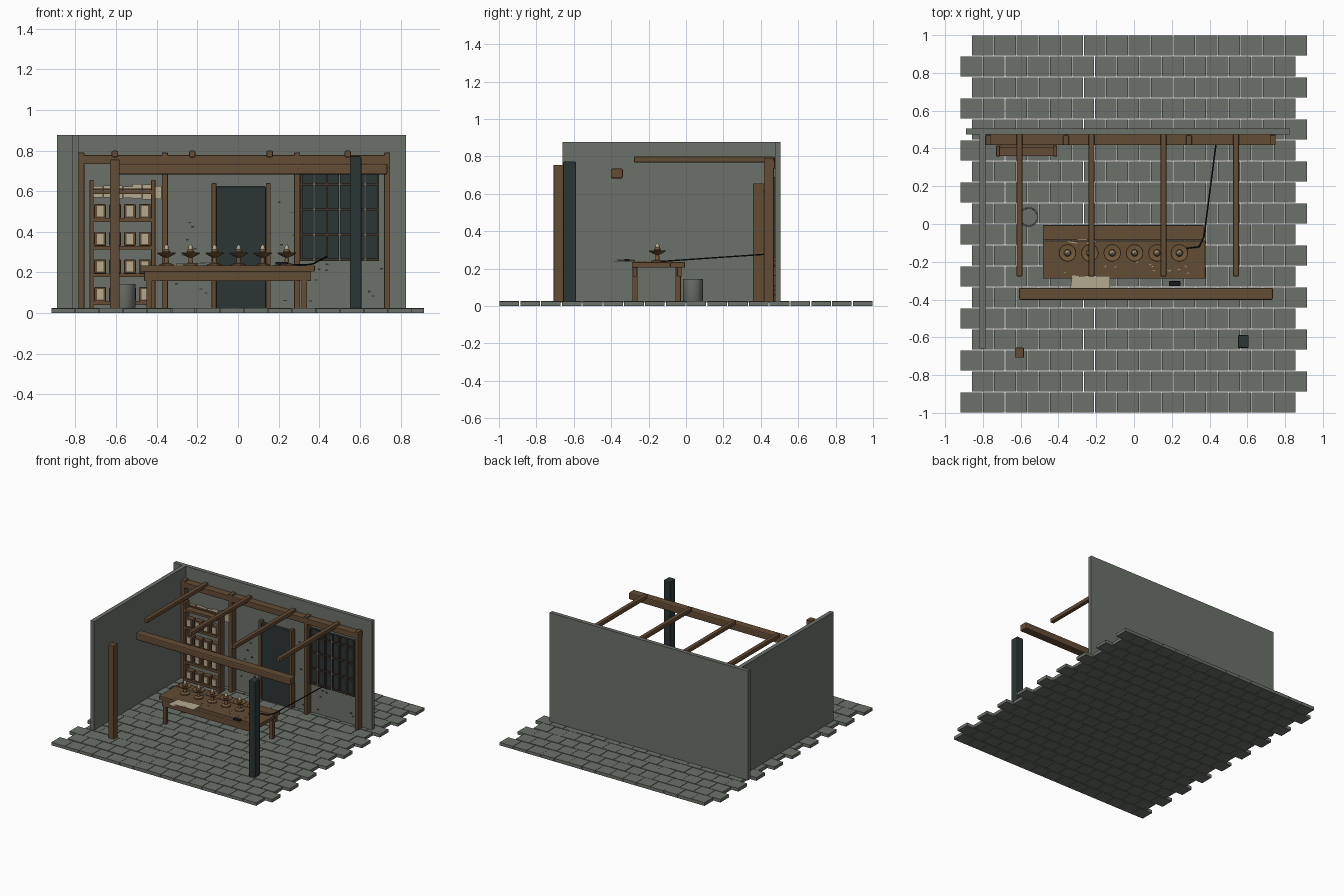
import bpy, bmesh, math, random
from mathutils import Vector, Matrix

if "Cube" in bpy.data.objects:
    bpy.data.objects.remove(bpy.data.objects["Cube"])

random.seed(4)


def material(name, rgb):
    m = bpy.data.materials.new(name)
    m.diffuse_color = (*rgb, 1)
    m.use_nodes = True
    m.node_tree.nodes["Principled BSDF"].inputs["Base Color"].default_value = m.diffuse_color
    return m


STONE = material("grey stone", (0.15, 0.165, 0.142))
WOOD = material("brown wood", (0.125, 0.072, 0.035))
SLATE = material("dark slate", (0.025, 0.036, 0.036))
PAPER = material("cream paper", (0.46, 0.40, 0.27))
CLAY = material("tan clay", (0.17, 0.098, 0.042))
BLACK = material("black cord", (0.008, 0.011, 0.011))
LATTICE = material("dark lattice wood", (0.05, 0.036, 0.024))


def boxes(name, specs, mat, bevel=0.0):
    """One object from boxes given as (x0, x1, y0, y1, z0, z1[, turn])."""
    bm = bmesh.new()
    for s in specs:
        x0, x1, y0, y1, z0, z1 = s[:6]
        turn = s[6] if len(s) > 6 else 0
        mid = Vector((x0 + x1, y0 + y1, z0 + z1)) / 2
        bmesh.ops.create_cube(bm, size=1, matrix=Matrix.Translation(mid)
                              @ Matrix.Rotation(turn, 4, 'Z')
                              @ Matrix.Diagonal((x1 - x0, y1 - y0, z1 - z0, 1)))
    me = bpy.data.meshes.new(name)
    bm.to_mesh(me)
    bm.free()
    me.materials.append(mat)
    ob = bpy.data.objects.new(name, me)
    bpy.context.collection.objects.link(ob)
    if bevel:
        mod = ob.modifiers.new("soft edges", 'BEVEL')
        mod.width = bevel
        mod.segments = 2
    return ob


def lathe(name, profile, place, mat, sides=20):
    """Turn a list of (radius, z) points about a vertical axis."""
    bm = bmesh.new()
    rings = []
    for r, z in profile:
        rings.append([bm.verts.new((r * math.cos(2 * math.pi * i / sides),
                                    r * math.sin(2 * math.pi * i / sides), z))
                      for i in range(sides)])
    for a, b in zip(rings, rings[1:]):
        for i in range(sides):
            j = (i + 1) % sides
            bm.faces.new((a[i], a[j], b[j], b[i]))
    bm.faces.new(rings[0][::-1])
    bm.faces.new(rings[-1])
    me = bpy.data.meshes.new(name)
    bm.to_mesh(me)
    bm.free()
    me.materials.append(mat)
    ob = bpy.data.objects.new(name, me)
    ob.location = place
    bpy.context.collection.objects.link(ob)
    bpy.ops.object.select_all(action='DESELECT')
    ob.select_set(True)
    bpy.context.view_layer.objects.active = ob
    bpy.ops.object.shade_smooth_by_angle(angle=math.radians(40))
    return ob


# Staggered paving: eighteen rows of fifteen slabs
slabs = []
pitch_x, pitch_y, gap = 0.1185, 2 / 18, 0.003
for row in range(18):
    start = -0.92 + (0.06 if row % 2 else 0)
    for col in range(15):
        x, y = start + col * pitch_x, -1 + row * pitch_y
        slabs.append((x + gap / 2, x + pitch_x - gap / 2, y + gap, y + pitch_y - gap,
                      0, 0.024 + random.uniform(-0.001, 0.002)))
boxes("paving", slabs, STONE)

# Walls
boxes("back_wall", [(-0.89, 0.827, 0.475, 0.506, 0.02, 0.876)], STONE)
boxes("left_wall", [(-0.817, -0.785, -0.66, 0.475, 0.02, 0.876)], STONE)

# Timber frame
boxes("back_posts", [(x - 0.015, x + 0.015, 0.417, 0.47, 0.02, 0.79)
                     for x in (-0.771, -0.36, 0.291, 0.734)], WOOD, 0.004)
boxes("back_beam", [(-0.783, 0.749, 0.417, 0.475, 0.733, 0.778)], WOOD, 0.004)
boxes("front_beam", [(-0.608, 0.735, -0.402, -0.338, 0.682, 0.735)], WOOD, 0.008)
boxes("rafters", [(x - 0.016, x + 0.016, -0.278, 0.475, 0.767, 0.799)
                  for x in (-0.606, -0.225, 0.156, 0.54)], WOOD, 0.006)
boxes("front_left_post", [(-0.63, -0.583, -0.708, -0.655, 0.02, 0.755)], WOOD, 0.004)
boxes("front_right_post", [(0.55, 0.607, -0.657, -0.587, 0.02, 0.772)], SLATE, 0.007)

# Door
boxes("door_panel", [(-0.107, 0.137, 0.45, 0.476, 0.02, 0.622)], SLATE, 0.004)
boxes("door_posts", [(x - 0.012, x + 0.012, 0.435, 0.476, 0.02, 0.64)
                     for x in (-0.118, 0.149)], WOOD, 0.004)

# Window with lattice
boxes("window_panel", [(0.306, 0.693, 0.462, 0.476, 0.257, 0.69)], SLATE)
boxes("window_uprights", [(x - 0.005, x + 0.005, 0.445, 0.462, 0.257, 0.69)
                          for x in [0.312 + 0.0627 * i for i in range(7)]], LATTICE)
boxes("window_rails", [(0.306, 0.693, 0.448, 0.462, z - 0.006, z + 0.006)
                       for z in (0.263, 0.385, 0.51, 0.635)], LATTICE)
boxes("window_seams", [(x - 0.004, x + 0.004, 0.441, 0.445, 0.257, 0.69)
                       for x in (0.3747, 0.5, 0.6255)], STONE)

# Shelf rack
SHELVES = [0.05 + 0.136 * i for i in range(5)]
boxes("rack_sides", [(x - 0.01, x + 0.01, 0.358, 0.415, 0.02, 0.655)
                     for x in (-0.72, -0.417)], WOOD, 0.003)
boxes("rack_shelves", [(-0.715, -0.42, 0.36, 0.415, z - 0.009, z + 0.009)
                       for z in SHELVES], WOOD)

# Small caskets with labels on the shelves
caskets, labels = [], []
for z in SHELVES[:4]:
    for x in (-0.679, -0.605, -0.532, -0.459):
        caskets.append((x - 0.029, x + 0.029, 0.366, 0.41, z + 0.009, z + 0.078))
        labels.append((x - 0.016, x + 0.016, 0.359, 0.366, z + 0.018, z + 0.068))
boxes("caskets", caskets, WOOD, 0.005)
boxes("casket_labels", labels, PAPER)

# Paper sheets pinned to the wall above the rack
boxes("wall_sheets", [(-0.71 + 0.048 * i, -0.664 + 0.048 * i, 0.425 + 0.004 * (i % 2),
                       0.429 + 0.004 * (i % 2), 0.558 + random.uniform(0, 0.012),
                       0.622 + random.uniform(0, 0.015)) for i in range(7)], PAPER)
boxes("sheet_rail", [(-0.71, -0.42, 0.405, 0.42, 0.606, 0.614)], WOOD)

# Table
boxes("table_top", [(-0.483, 0.378, -0.289, -0.088, 0.205, 0.234),
                    (-0.483, 0.368, -0.085, -0.006, 0.205, 0.234)], WOOD, 0.003)
boxes("table_aprons", [(-0.462, 0.36, y - 0.012, y + 0.012, 0.158, 0.206)
                       for y in (-0.273, -0.035)], WOOD, 0.003)
boxes("table_legs", [(x - 0.014, x + 0.014, y - 0.014, y + 0.014, 0.02, 0.206)
                     for x in (-0.437, 0.326) for y in (-0.273, -0.042)], WOOD, 0.003)

# Row of oil lamps
for i in range(6):
    spot = (-0.352 + 0.1184 * i, -0.153, 0.234)
    lathe("lamp_stand", [(0.034, 0), (0.034, 0.007), (0.012, 0.013), (0.009, 0.04),
                         (0.028, 0.048), (0.046, 0.06), (0.044, 0.064), (0.016, 0.058)],
          spot, CLAY)
    lathe("lamp_cup", [(0.016, 0.055), (0.019, 0.068), (0.012, 0.078)], spot, CLAY, 14)
    lathe("lamp_flame", [(0.008, 0.07), (0.013, 0.082), (0.009, 0.095), (0.002, 0.104)],
          spot, PAPER, 12)

# Loose papers at the table edge, ink block and brush sticks
boxes("loose_papers", [(-0.335 + 0.037 * i, -0.275 + 0.037 * i,
                        -0.375 + random.uniform(-0.01, 0.015), -0.275,
                        0.238 + 0.002 * i, 0.241 + 0.002 * i, random.uniform(-0.15, 0.15))
                       for i in range(5)], PAPER)
boxes("ink_block", [(0.185, 0.245, -0.328, -0.303, 0.238, 0.252)], BLACK, 0.003)
boxes("brush_sticks", [(-0.35 + 0.05 * i, -0.30 + 0.05 * i, -0.1 + 0.012 * (i % 2),
                        -0.095 + 0.012 * (i % 2), 0.234, 0.239, 0.2 * (i - 1))
                       for i in range(3)], PAPER)
chips = []
for i in range(12):
    x, y = random.uniform(-0.38, 0.3), random.uniform(-0.27, -0.2)
    chips.append((x, x + 0.012, y, y + 0.004, 0.234, 0.237, random.uniform(-1, 1)))
boxes("table_chips", chips, PAPER)

# Bucket on the floor
lathe("bucket", [(0.05, 0.024), (0.053, 0.03), (0.053, 0.144), (0.046, 0.144),
                 (0.045, 0.135)], (-0.558, 0.037, 0), STONE, 24)

# Taut cord from the table to the back wall
curve = bpy.data.curves.new("cord", 'CURVE')
curve.dimensions = '3D'
curve.bevel_depth = 0.004
curve.bevel_resolution = 1
spline = curve.splines.new('POLY')
path = [(0.2, -0.14, 0.238), (0.345, -0.12, 0.239), (0.37, -0.07, 0.243), (0.435, 0.43, 0.277)]
spline.points.add(len(path) - 1)
for p, co in zip(spline.points, path):
    p.co = (*co, 1)
curve.materials.append(BLACK)
bpy.context.collection.objects.link(bpy.data.objects.new("cord", curve))

# Small chips in the back wall plaster
marks = []
for i in range(22):
    x, z = random.choice((random.uniform(-0.34, -0.14), random.uniform(0.17, 0.27),
                          random.uniform(0.31, 0.7))), 0
    z = random.uniform(0.05, 0.24) if x > 0.3 else random.uniform(0.05, 0.6)
    marks.append((x, x + 0.014, 0.471, 0.476, z, z + random.uniform(0.004, 0.009)))
boxes("wall_chips", marks, SLATE)
